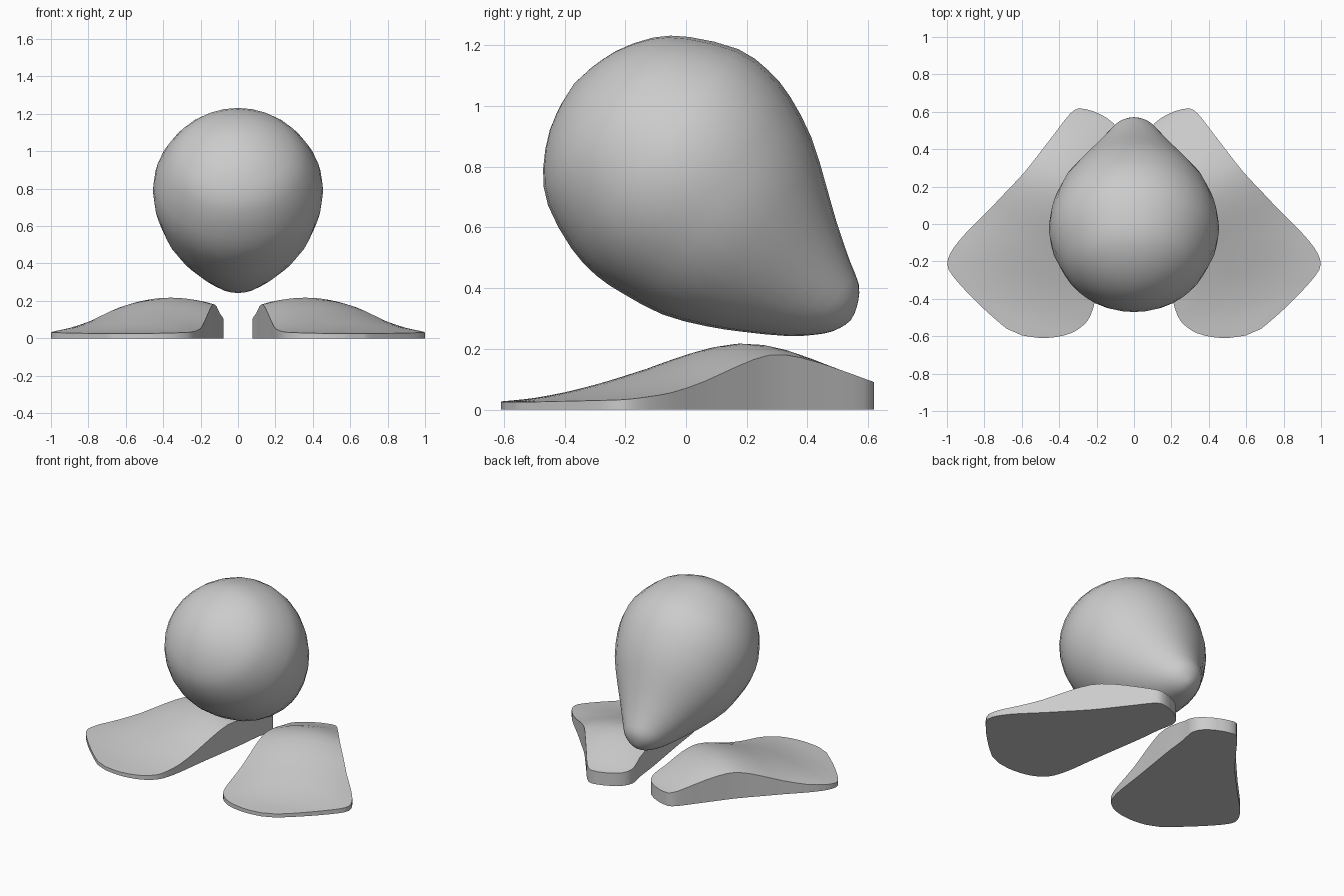
import bpy, bmesh, math

if "Cube" in bpy.data.objects:
    bpy.data.objects.remove(bpy.data.objects["Cube"])


def spline(rows, steps):
    """Catmull-Rom refinement of a list of equal-length tuples."""
    out = []
    for i in range(len(rows) - 1):
        p0, p1, p2 = rows[max(i - 1, 0)], rows[i], rows[i + 1]
        p3 = rows[min(i + 2, len(rows) - 1)]
        for k in range(steps):
            t = k / steps
            out.append(tuple(
                0.5 * (2 * b + (c - a) * t + (2 * a - 5 * b + 4 * c - d) * t * t
                       + (3 * b - a - 3 * c + d) * t ** 3)
                for a, b, c, d in zip(p0, p1, p2, p3)))
    return out + [rows[-1]]


def finish(bm, name, angle):
    bmesh.ops.recalc_face_normals(bm, faces=bm.faces)
    me = bpy.data.meshes.new(name)
    bm.to_mesh(me)
    bm.free()
    ob = bpy.data.objects.new(name, me)
    bpy.context.collection.objects.link(ob)
    bpy.ops.object.select_all(action='DESELECT')
    ob.select_set(True)
    bpy.context.view_layer.objects.active = ob
    bpy.ops.object.shade_smooth_by_angle(angle=math.radians(angle))


# Body: teardrop around a tilted axis; rows are (distance, radius, centre offset)
profile = spline([
    (-.452, .075, .01), (-.425, .17, .01), (-.36, .282, .01), (-.27, .362, .008),
    (-.12, .428, .015), (0, .441, .012), (.11, .425, .008), (.25, .381, -.006),
    (.385, .306, -.018), (.495, .235, -.022), (.611, .16, -.017), (.68, .109, -.004),
    (.715, .065, -.004), (.732, .025, -.004)], 2)
bm = bmesh.new()
N = 28
DY, DZ = .767, -.642


def body_point(s, r, c, a):
    t = c + r * math.cos(a)
    return (1.03 * r * math.sin(a), -.02 + s * DY - t * DZ, .77 + s * DZ + t * DY)


rings = [[bm.verts.new(body_point(s, r, c, 2 * math.pi * i / N)) for i in range(N)]
         for s, r, c in profile]
for a, b in zip(rings, rings[1:]):
    for i in range(N):
        j = (i + 1) % N
        bm.faces.new((a[i], a[j], b[j], b[i]))
for ring, s, c in ((rings[0], -.462, .01), (rings[-1], .737, -.004)):
    pole = bm.verts.new(body_point(s, 0, c, 0))
    for i in range(N):
        bm.faces.new((ring[i], ring[(i + 1) % N], pole))
finish(bm, "body", 60)

# Feet: stations heel to toe (along, inner edge, outer edge, edge height, ridge height)
stations = spline([
    (-.465, .39, .44, .088, .088), (-.45, .317, .516, .09, .09),
    (-.40, .258, .55, .102, .107), (-.295, .235, .577, .133, .148),
    (-.15, .19, .613, .17, .2), (-.02, .155, .647, .18, .217),
    (.12, .118, .697, .142, .19), (.261, .08, .748, .092, .143),
    (.4, .04, .803, .056, .1), (.5, .02, .832, .042, .07),
    (.57, .02, .836, .034, .053), (.62, .04, .81, .031, .043),
    (.67, .076, .72, .029, .035), (.72, .14, .6, .027, .03),
    (.76, .22, .485, .025, .027), (.785, .31, .4, .025, .025)], 2)
W = 14


def foot(name, side):
    bm = bmesh.new()
    grid = []
    for u, v0, v1, edge, ridge in stations:
        row = []
        for i in range(W + 1):
            w = 2 * i / W - 1
            v = v0 + (v1 - v0) * i / W
            z = edge + (ridge - edge) * (1 - w * w)
            row.append(bm.verts.new((side * (.4 * u + .917 * v), .4 * v - .917 * u, z)))
        grid.append(row)
    for a, b in zip(grid, grid[1:]):
        for i in range(W):
            bm.faces.new((a[i], a[i + 1], b[i + 1], b[i]))
    # straight wall down to a flat sole
    rim = (grid[0] + [r[-1] for r in grid[1:-1]] + grid[-1][::-1]
           + [r[0] for r in grid[-2:0:-1]])
    base = [bm.verts.new((p.co.x, p.co.y, 0)) for p in rim]
    for i in range(len(rim)):
        j = (i + 1) % len(rim)
        bm.faces.new((rim[i], rim[j], base[j], base[i]))
    bm.faces.new(base)
    finish(bm, name, 40)


foot("right_foot", 1)
foot("left_foot", -1)
